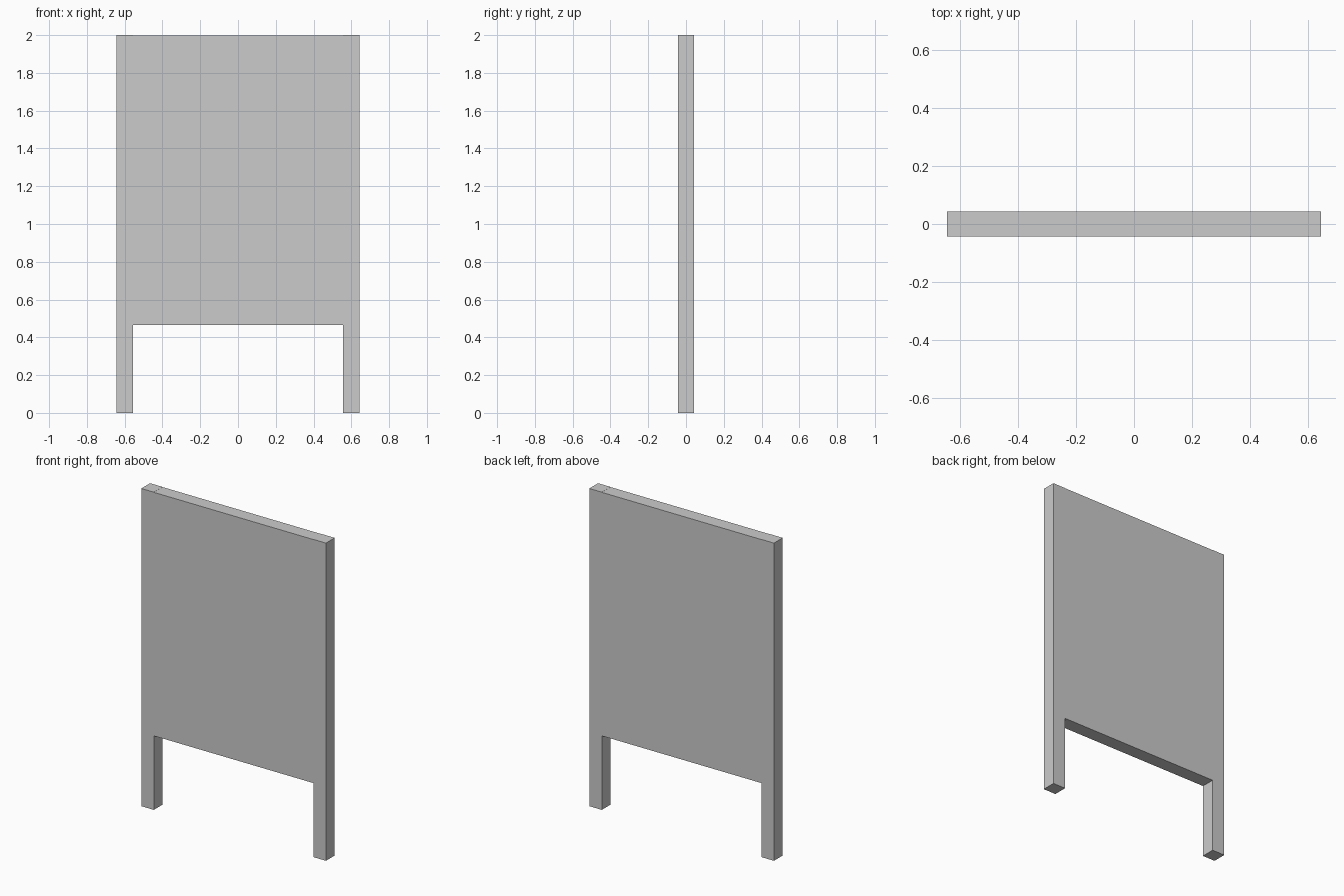
import bpy

if "Cube" in bpy.data.objects:
    bpy.data.objects.remove(bpy.data.objects["Cube"])

POST = 0.087      # square post thickness
HALF_W = 0.643    # half of the overall width
HEIGHT = 2.0
PANEL_BOTTOM = 0.466


def box(name, x0, x1, z0, z1, depth):
    bpy.ops.mesh.primitive_cube_add(size=1, location=((x0 + x1) / 2, 0, (z0 + z1) / 2))
    ob = bpy.context.object
    ob.name = name
    ob.scale = (x1 - x0, depth, z1 - z0)
    bpy.ops.object.transform_apply(location=False, rotation=False, scale=True)
    return ob


# Two full-height posts that form the legs
inner = HALF_W - POST
box("left_post", -HALF_W, -inner, 0, HEIGHT, POST)
box("right_post", inner, HALF_W, 0, HEIGHT, POST)

# Board set flush between the posts, its top a hair below them
box("board_panel", -inner, inner, PANEL_BOTTOM, HEIGHT - 0.001, POST)
